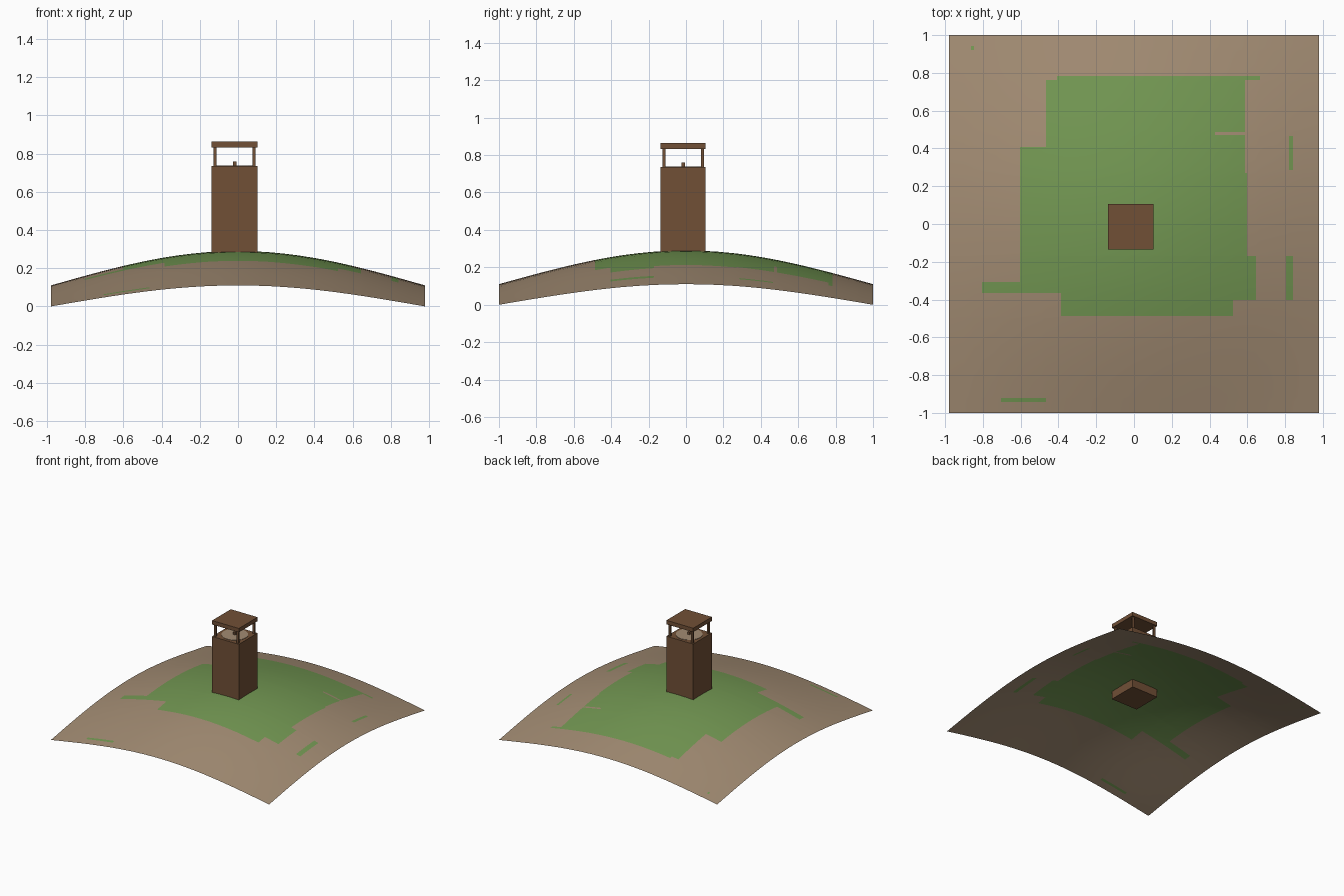
import bpy, bmesh, math

if "Cube" in bpy.data.objects:
    bpy.data.objects.remove(bpy.data.objects["Cube"])


def material(name, rgb):
    m = bpy.data.materials.new(name)
    m.diffuse_color = (*rgb, 1)
    m.use_nodes = True
    m.node_tree.nodes["Principled BSDF"].inputs["Base Color"].default_value = m.diffuse_color
    return m


SAND = material("sand", (0.36, 0.26, 0.17))
GRASS = material("grass green", (0.17, 0.31, 0.085))
WOOD = material("brown wood", (0.165, 0.08, 0.037))

# Grass patches as x0, x1, y0, y1, with one bare notch
PATCHES = [
    (-0.465, 0.587, -0.366, 0.763), (-0.603, -0.465, -0.366, 0.408),
    (-0.386, 0.524, -0.487, -0.366), (0.524, 0.645, -0.403, -0.17),
    (0.587, 0.598, -0.17, 0.27), (-0.407, 0.667, 0.763, 0.784),
    (-0.804, -0.603, -0.366, -0.307), (-0.862, -0.847, 0.922, 0.943),
    (0.82, 0.841, 0.286, 0.466), (0.804, 0.841, -0.403, -0.17),
    (-0.704, -0.465, -0.943, -0.922), (0.524, 0.587, -0.403, -0.366),
]
NOTCH = (0.429, 0.587, 0.47, 0.487)


def inside(r, x, y):
    return r[0] < x < r[1] and r[2] < y < r[3]


def hill(x, y):
    return 0.29 - 0.463 * (1 - 0.611 ** (x * x / 0.96 + y * y))


# Hill: a curved sheet, with grid lines on the patch borders
def grid_lines(half, lo, hi):
    lines = {round(-half + 2 * half * i / 24, 3) for i in range(25)}
    for r in PATCHES + [NOTCH]:
        lines |= {r[lo], r[hi]}
    return sorted(lines)


xs, ys = grid_lines(0.98, 0, 1), grid_lines(1.0, 2, 3)
bm = bmesh.new()
rows = [[bm.verts.new((x, y, hill(x, y))) for x in xs] for y in ys]
for j in range(len(ys) - 1):
    for i in range(len(xs) - 1):
        f = bm.faces.new((rows[j][i], rows[j][i + 1], rows[j + 1][i + 1], rows[j + 1][i]))
        f.smooth = True
        cx, cy = (xs[i] + xs[i + 1]) / 2, (ys[j] + ys[j + 1]) / 2
        grassy = any(inside(r, cx, cy) for r in PATCHES) and not inside(NOTCH, cx, cy)
        f.material_index = int(grassy)
mesh = bpy.data.meshes.new("hill")
bm.to_mesh(mesh)
bm.free()
mesh.materials.append(SAND)
mesh.materials.append(GRASS)
bpy.context.collection.objects.link(bpy.data.objects.new("hill", mesh))

# Tower parts share one off-centre axis
CX, CY = -0.018, -0.015


def box(name, dx, dy, z0, z1, w):
    bpy.ops.mesh.primitive_cube_add(size=1, location=(CX + dx, CY + dy, (z0 + z1) / 2))
    o = bpy.context.object
    o.name = name
    o.scale = (w, w, z1 - z0)
    o.data.materials.append(WOOD)


box("tower_body", 0, 0, 0.22, 0.735, 0.24)
box("roof", 0, 0, 0.832, 0.864, 0.24)
box("floor_knob", 0, 0, 0.73, 0.76, 0.018)
for sx in (-1, 1):
    for sy in (-1, 1):
        box("roof_post", sx * 0.102, sy * 0.102, 0.73, 0.835, 0.016)

# Round sandy floor on top of the tower
bpy.ops.mesh.primitive_cylinder_add(vertices=16, radius=0.1, depth=0.006,
                                    location=(CX, CY, 0.735))
bpy.context.object.name = "tower_floor"
bpy.context.object.data.materials.append(SAND)
